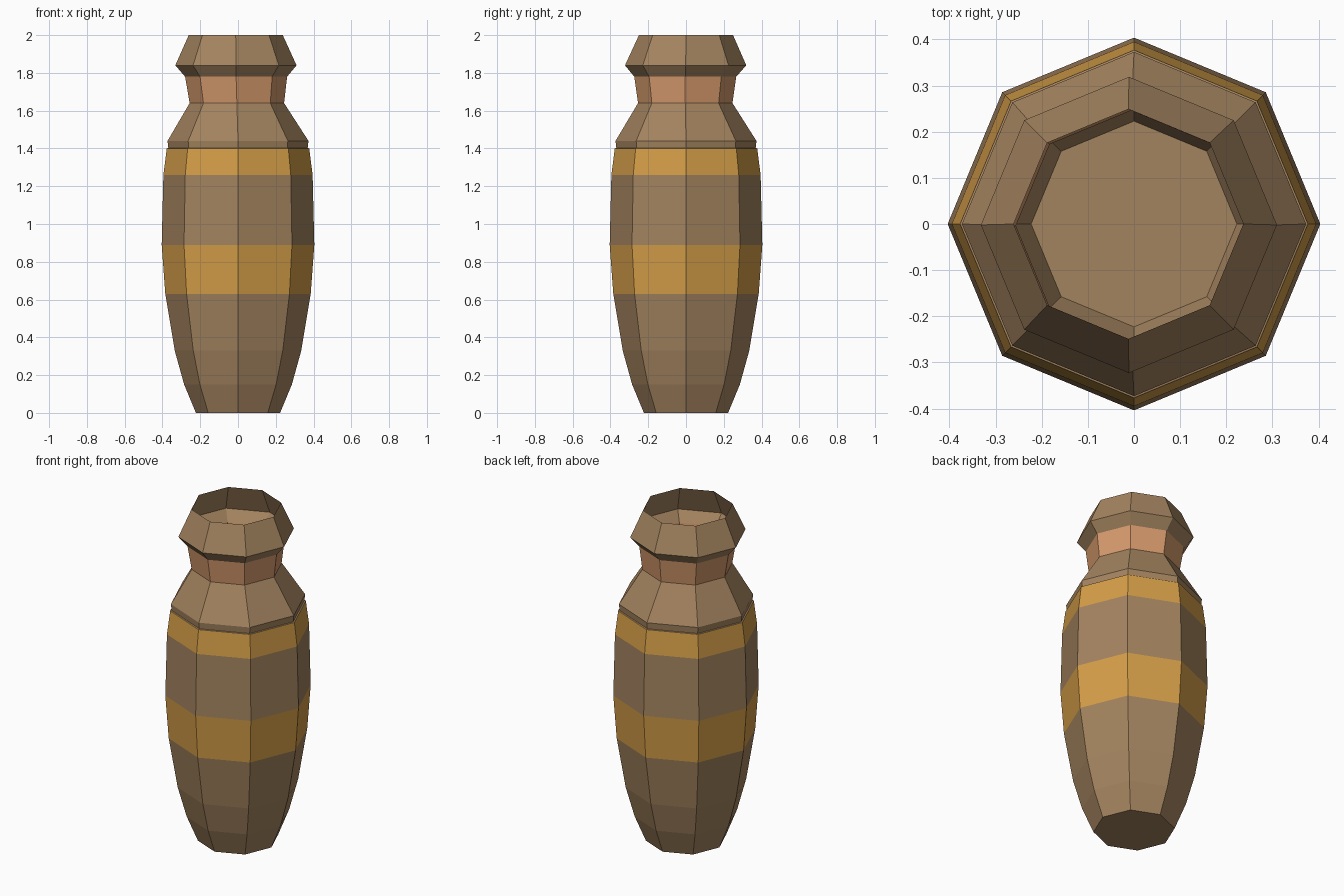
import bpy, bmesh
from math import cos, sin, pi

if "Cube" in bpy.data.objects:
    bpy.data.objects.remove(bpy.data.objects["Cube"])

SIDES = 8

def material(name, rgb):
    m = bpy.data.materials.new(name)
    m.diffuse_color = (*rgb, 1)
    m.use_nodes = True
    m.node_tree.nodes["Principled BSDF"].inputs["Base Color"].default_value = m.diffuse_color
    return m

clay = material("clay", (0.37, 0.23, 0.115))
amber = material("amber_glaze", (0.66, 0.34, 0.065))
copper = material("copper_glaze", (0.66, 0.32, 0.15))
mats = [clay, amber, copper]

# Rings from base to mouth: z, radius, centre x, centre y, colour of the band above
rings = [
    (0.00, 0.223, 0, 0, 0),
    (0.15, 0.285, 0, 0, 0),
    (0.33, 0.335, 0, 0, 0),
    (0.63, 0.385, 0, 0, 1),        # lower amber stripe
    (0.89, 0.404, 0, 0, 0),
    (1.26, 0.395, 0, 0, 1),        # upper amber stripe
    (1.40, 0.377, 0, 0, 0),
    (1.402, 0.369, 0, 0, 0),       # small shoulder step
    (1.44, 0.373, 0, 0, 0),
    (1.64, 0.250, -0.006, -0.004, 2),   # copper neck
    (1.78, 0.270, -0.010, -0.004, 0),
    (1.84, 0.321, -0.011, -0.002, 0),   # flared rim, slightly off centre
    (2.00, 0.249, -0.012, 0, 0),
]

# Open thin-walled vase with a closed base
bm = bmesh.new()
loops = []
for z, r, cx, cy, _ in rings:
    loops.append([bm.verts.new((cx + r * cos(2 * pi * i / SIDES),
                                cy + r * sin(2 * pi * i / SIDES), z))
                  for i in range(SIDES)])
bm.faces.new(loops[0][::-1])
for k in range(len(rings) - 1):
    for i in range(SIDES):
        j = (i + 1) % SIDES
        f = bm.faces.new((loops[k][i], loops[k][j], loops[k + 1][j], loops[k + 1][i]))
        f.material_index = rings[k][4]

mesh = bpy.data.meshes.new("vase")
bm.to_mesh(mesh)
bm.free()
for m in mats:
    mesh.materials.append(m)
bpy.context.collection.objects.link(bpy.data.objects.new("vase", mesh))
